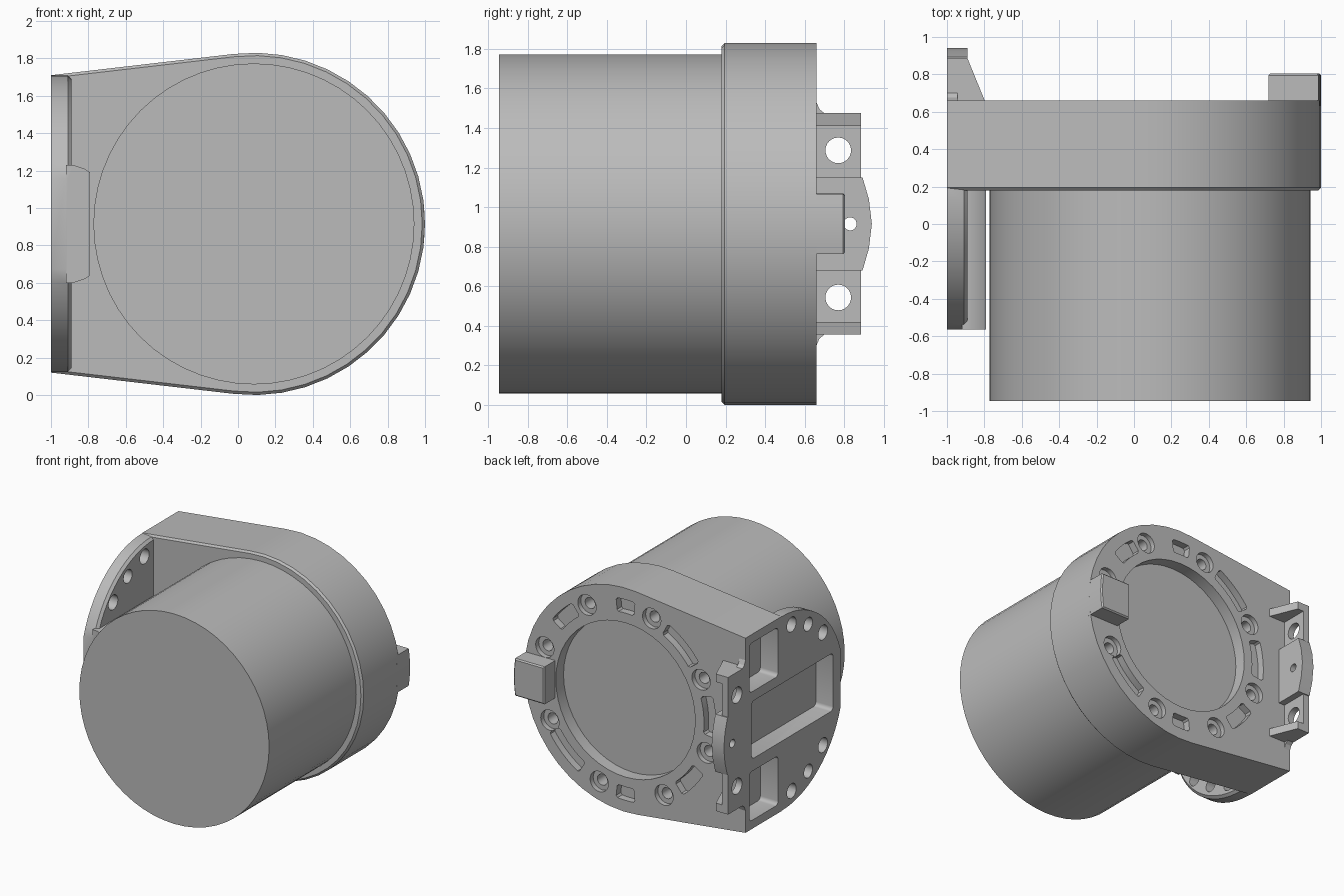
import bpy, bmesh
from math import cos, sin, radians, sqrt, degrees, asin

cube = bpy.data.objects.get("Cube")
if cube:
    bpy.data.objects.remove(cube)

GREY = 0.5
mat = bpy.data.materials.new("matte grey")
mat.use_nodes = True
mat.diffuse_color = (GREY, GREY, GREY, 1)
mat.node_tree.nodes["Principled BSDF"].inputs["Base Color"].default_value = (GREY, GREY, GREY, 1)

CX, CZ = 0.085, 0.915   # main axis
BACK, FRONT = 0.66, 0.18


def arc(cx, cy, r, a0, a1, n):
    """Points on an arc, both ends included, angles in degrees."""
    return [(cx + r * cos(radians(a0 + (a1 - a0) * i / n)),
             cy + r * sin(radians(a0 + (a1 - a0) * i / n))) for i in range(n + 1)]


def circle(cx, cy, r, n=24):
    return arc(cx, cy, r, 0, 360, n)[:-1]


def rect(a0, a1, b0, b1, r=0.0):
    """Rectangle with optional rounded corners."""
    if not r:
        return [(a0, b0), (a1, b0), (a1, b1), (a0, b1)]
    corners = [(a1 - r, b1 - r), (a0 + r, b1 - r), (a0 + r, b0 + r), (a1 - r, b0 + r)]
    return [p for i, (a, b) in enumerate(corners) for p in arc(a, b, r, 90 * i, 90 * i + 90, 4)]


def prism(name, pts, axis, lo, hi, chamfer=0.0, chamfer_at=None):
    """Extrude an outline along an axis; optionally chamfer one end cap."""
    place = {"x": lambda p, d: (d, p[0], p[1]),
             "y": lambda p, d: (p[0], d, p[1]),
             "z": lambda p, d: (p[0], p[1], d)}[axis]
    bm = bmesh.new()
    ends = [[bm.verts.new(place(p, d)) for p in pts] for d in (lo, hi)]
    n = len(pts)
    caps = [bm.faces.new(ends[0]), bm.faces.new(ends[1][::-1])]
    for i in range(n):
        j = (i + 1) % n
        bm.faces.new([ends[0][i], ends[1][i], ends[1][j], ends[0][j]])
    bmesh.ops.recalc_face_normals(bm, faces=bm.faces)
    if chamfer:
        cap = caps[0] if chamfer_at == "lo" else caps[1]
        bmesh.ops.bevel(bm, geom=list(cap.edges), offset=chamfer, segments=1, affect="EDGES")
    mesh = bpy.data.meshes.new(name)
    bm.to_mesh(mesh)
    bm.free()
    mesh.materials.append(mat)
    obj = bpy.data.objects.new(name, mesh)
    bpy.context.scene.collection.objects.link(obj)
    return obj


def combine(base, tools, operation):
    """Apply a boolean with each tool, then remove the tools."""
    for tool in tools:
        tool.hide_render = True
        mod = base.modifiers.new("bool", "BOOLEAN")
        mod.operation, mod.solver, mod.object = operation, "EXACT", tool
    graph = bpy.context.evaluated_depsgraph_get()
    mesh = bpy.data.meshes.new_from_object(base.evaluated_get(graph))
    base.modifiers.clear()
    base.data = mesh
    for tool in tools:
        bpy.data.objects.remove(tool)


def mirrored(z0, z1):
    """The height range and its mirror image about the main axis."""
    return [(z0, z1), (2 * CZ - z1, 2 * CZ - z0)]


# Motor barrel
barrel = prism("barrel", circle(CX, CZ, 0.858, 56), "y", -0.945, FRONT + 0.02)

# Housing: round on one side, tapering to a flat mounting side
outline = arc(CX, CZ, 0.915, -96.7, 96.7, 24) + [(-1, 1.71), (-1, 0.12)]
housing = prism("housing", outline, "y", FRONT, BACK, 0.015, "lo")

# Rounded side plate reaching forward, with a raised boss
half = degrees(asin(sqrt(0.793 ** 2 - 0.755 ** 2) / 0.793))
plate_outline = arc(0.19, CZ, 0.793, 90, 180 - half, 14) + arc(0.19, CZ, 0.793, 180 + half, 270, 14)
plate_outline += [(0.3, CZ - 0.78), (0.3, CZ + 0.78)]
plate = prism("side_plate", plate_outline, "x", -1, -0.89, 0.02, "hi")
boss = prism("boss", [(-0.92, 0.6), (-0.88, 0.6), (-0.82, 0.62), (-0.79, 0.64),
                      (-0.79, 1.19), (-0.82, 1.21), (-0.88, 1.23), (-0.92, 1.23)],
             "y", -0.565, FRONT + 0.05)
combine(housing, [plate, boss], "UNION")

# Pockets and holes in the flat side
cuts = [prism("cut", rect(-0.47, 0.58, 0.69, 1.16, 0.03), "x", -1.1, -0.845)]
for z0, z1 in mirrored(1.24, 1.64):
    cuts.append(prism("cut", rect(0.24, 0.61, z0, z1, 0.03), "x", -1.1, -0.84))
for y, dz, r in ((0.065, 0.68, 0.06), (-0.15, 0.6, 0.055), (-0.34, 0.46, 0.06)):
    for side in (1, -1):
        cuts.append(prism("cut", circle(y, CZ + side * dz, r), "x", -1.1, -0.7))

# Round recess, counterbored holes and curved slots in the back
cuts.append(prism("cut", circle(CX, CZ, 0.63, 48), "y", BACK - 0.1, 1))
for i in range(8):
    a = radians(18 + 45 * i)
    x, z = CX + 0.767 * cos(a), CZ + 0.767 * sin(a)
    cuts.append(prism("cut", circle(x, z, 0.083), "y", BACK - 0.04, 1))
    cuts.append(prism("cut", circle(x, z, 0.045, 16), "y", BACK - 0.14, 1))
for mid, spread in ((45, 9), (90, 6), (131, 13), (175, 12), (221, 10), (270, 6), (314, 13)):
    a0, a1 = mid - spread, mid + spread
    slot = arc(CX, CZ, 0.82, a0 + 1, a1 - 1, 6) + arc(CX, CZ, 0.805, a1, a1, 1)[:1]
    slot += arc(CX, CZ, 0.725, a1, a1, 1)[:1] + arc(CX, CZ, 0.71, a1 - 1, a0 + 1, 6)
    slot += arc(CX, CZ, 0.725, a0, a0, 1)[:1] + arc(CX, CZ, 0.805, a0, a0, 1)[:1]
    cuts.append(prism("cut", slot, "y", BACK - 0.06, 1))
combine(housing, cuts, "DIFFERENCE")

# Locating block on the round side
rim = arc(CX, CZ, 0.914, -9.6, 9.6, 6)
block = prism("locating_block", [(0.72, CZ - 0.153)] + rim + [(0.72, CZ + 0.153)],
              "y", BACK - 0.03, 0.805, 0.01, "hi")

# Rear tab: thin plate, thicker bulged middle and sloping end ribs
upper = [(0.64, 1.53), (0.66, 1.53), (0.675, 1.495), (0.7, 1.475), (0.86, 1.475), (0.885, 1.45)]
tab_outline = upper + [(y, 2 * CZ - z) for y, z in reversed(upper)]
tab = prism("rear_tab", tab_outline, "x", -1, -0.945)
bulge = [(0.64, 0.68), (0.893, 0.68), (0.925, 0.79), (0.94, CZ),
         (0.925, 1.04), (0.893, 1.15), (0.64, 1.15)]
parts = [prism("tab_middle", bulge, "x", -1, -0.89)]
for z0, z1 in mirrored(1.41, 1.475):
    parts.append(prism("tab_rib", [(-1, 0.64), (-0.79, 0.64), (-0.89, 0.885), (-1, 0.885)], "z", z0, z1))
combine(tab, parts, "UNION")
holes = [prism("cut", circle(0.77, CZ + d, r), "x", -1.1, -0.8)
         for d, r in ((0.372, 0.065), (-0.372, 0.065))]
holes.append(prism("cut", circle(0.83, CZ, 0.033), "x", -1.1, -0.8))
combine(tab, holes, "DIFFERENCE")

# Smooth the round surfaces, keep the edges sharp
bpy.ops.object.select_all(action="DESELECT")
for obj in (barrel, housing, block, tab):
    obj.select_set(True)
bpy.context.view_layer.objects.active = housing
bpy.ops.object.shade_smooth_by_angle(angle=radians(25))
